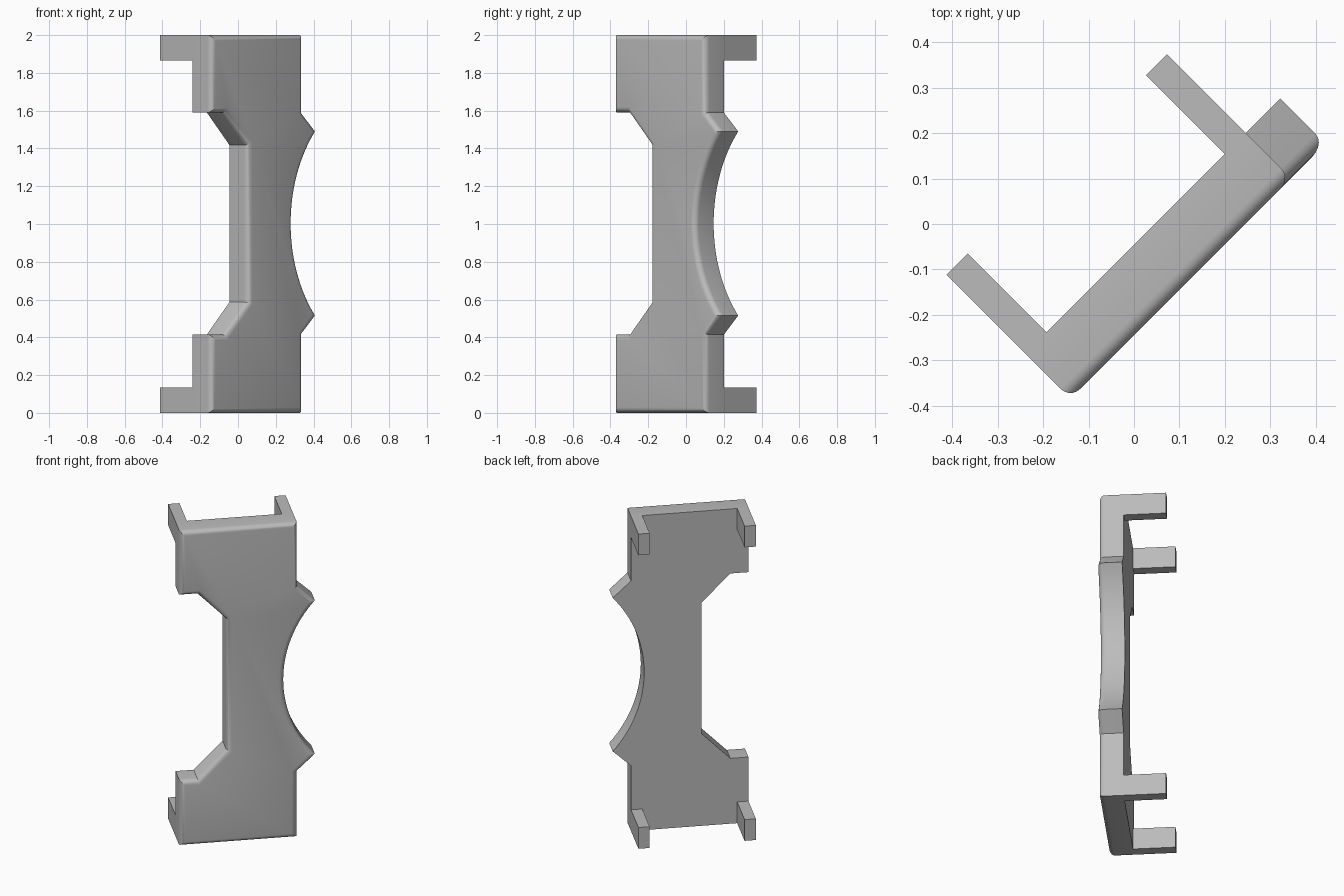
import bpy, bmesh, math
from mathutils import Matrix

cube = bpy.data.objects.get("Cube")
if cube:
    bpy.data.objects.remove(cube, do_unlink=True)

grey = bpy.data.materials.new("plain grey")
grey.use_nodes = True
colour = (0.5, 0.5, 0.5, 1)
grey.diffuse_color = colour
grey.node_tree.nodes["Principled BSDF"].inputs["Base Color"].default_value = colour

# The bracket is built square, then turned to stand diagonally
TURN = Matrix.Rotation(math.radians(45), 4, 'Z')
FRONT, BACK, ARM_END = -0.173, -0.032, 0.213
LEFT, RIGHT, WING, WAIST = -0.371, 0.316, 0.423, 0.239
ROUND = 0.03


def finish(bm, name):
    bmesh.ops.recalc_face_normals(bm, faces=bm.faces)
    bm.transform(TURN)
    mesh = bpy.data.meshes.new(name)
    bm.to_mesh(mesh)
    bm.free()
    mesh.materials.append(grey)
    obj = bpy.data.objects.new(name, mesh)
    bpy.context.collection.objects.link(obj)
    bpy.ops.object.select_all(action='DESELECT')
    obj.select_set(True)
    bpy.context.view_layer.objects.active = obj
    bpy.ops.object.shade_smooth_by_angle(angle=math.radians(30))


def waist_arc(low, high, steps=32):
    """Concave arc between the two wing tips."""
    half, depth = (high - low) / 2, WING - WAIST
    radius = (half ** 2 + depth ** 2) / (2 * depth)
    span = math.asin(half / radius)
    for i in range(steps + 1):
        a = span * (2 * i / steps - 1)
        yield (WAIST + radius * (1 - math.cos(a)),
               (low + high) / 2 + radius * math.sin(a))


# Plate outline: notched on one side, winged and scooped on the other
outline = [(LEFT, 0), (RIGHT, 0), (RIGHT, 0.415)]
outline += waist_arc(0.515, 1.49)
outline += [(RIGHT, 1.59), (RIGHT, 2), (LEFT, 2), (LEFT, 1.59), (-0.265, 1.59),
            (-0.096, 1.418), (-0.096, 0.586), (-0.265, 0.415), (LEFT, 0.415)]

# Plate, with its front rim rounded
bm = bmesh.new()
face = bm.faces.new([bm.verts.new((u, BACK, z)) for u, z in outline])
moved = bmesh.ops.extrude_face_region(bm, geom=[face], use_keep_orig=True)["geom"]
for v in moved:
    if isinstance(v, bmesh.types.BMVert):
        v.co.y = FRONT
bmesh.ops.recalc_face_normals(bm, faces=bm.faces)
rim = [e for e in bm.edges if all(abs(v.co.y - FRONT) < 1e-5 for v in e.verts)]
bmesh.ops.bevel(bm, geom=rim, offset=ROUND, offset_type='OFFSET', segments=5,
                profile=0.5, affect='EDGES')
finish(bm, "bracket_plate")


# Four arms reaching back from the plate corners
def arm(name, u0, u1, z0, z1):
    bm = bmesh.new()
    bmesh.ops.create_cube(bm, size=1)
    bm.transform(Matrix.Translation(((u0 + u1) / 2, (BACK + ARM_END) / 2, (z0 + z1) / 2))
                 @ Matrix.Diagonal((u1 - u0, ARM_END - BACK, z1 - z0, 1)))
    finish(bm, name)


ARM_WIDTH, ARM_HEIGHT = 0.066, 0.135
for level, z in (("lower", 0), ("upper", 2 - ARM_HEIGHT)):
    arm(level + "_notch_side_arm", LEFT, LEFT + ARM_WIDTH, z, z + ARM_HEIGHT)
    arm(level + "_wing_side_arm", RIGHT - ARM_WIDTH, RIGHT, z, z + ARM_HEIGHT)
